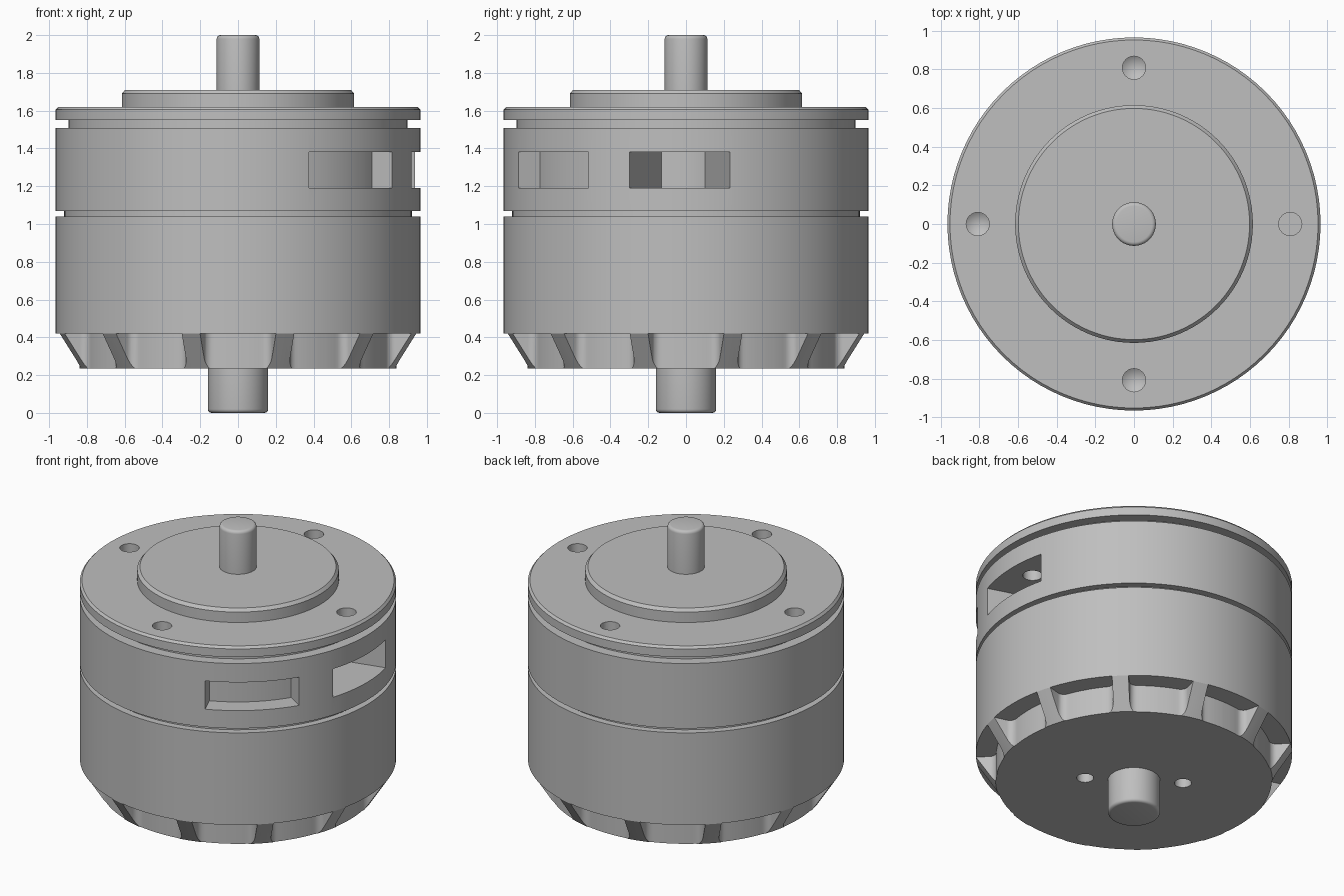
import bpy, bmesh
from math import sin, cos, pi, radians, sqrt, atan2
from mathutils import Matrix

if "Cube" in bpy.data.objects:
    bpy.data.objects.remove(bpy.data.objects["Cube"], do_unlink=True)

grey = bpy.data.materials.new("metal_grey")
grey.use_nodes = True
COLOUR = (0.52, 0.52, 0.52, 1)
grey.diffuse_color = COLOUR
grey.node_tree.nodes["Principled BSDF"].inputs["Base Color"].default_value = COLOUR


def make(name, bm):
    bmesh.ops.recalc_face_normals(bm, faces=bm.faces)
    mesh = bpy.data.meshes.new(name)
    bm.to_mesh(mesh)
    bm.free()
    mesh.materials.append(grey)
    ob = bpy.data.objects.new(name, mesh)
    bpy.context.collection.objects.link(ob)
    return ob


def lathe(name, profile, steps=96, x=0, y=0):
    """Revolve (radius, height) points about a vertical axis at x, y."""
    bm = bmesh.new()
    vs = [bm.verts.new((r, 0, z)) for r, z in profile]
    es = [bm.edges.new(pair) for pair in zip(vs, vs[1:])]
    bmesh.ops.spin(bm, geom=vs + es, cent=(0, 0, 0), axis=(0, 0, 1),
                   angle=2 * pi, steps=steps, use_duplicate=False)
    bmesh.ops.remove_doubles(bm, verts=bm.verts, dist=1e-5)
    bmesh.ops.transform(bm, matrix=Matrix.Translation((x, y, 0)), verts=bm.verts)
    return make(name, bm)


def prism(name, outline, z0, z1):
    bm = bmesh.new()
    face = bm.faces.new([bm.verts.new((x, y, z0)) for x, y in outline])
    top = bmesh.ops.extrude_face_region(bm, geom=[face])["geom"]
    bmesh.ops.translate(bm, vec=(0, 0, z1 - z0),
                        verts=[v for v in top if isinstance(v, bmesh.types.BMVert)])
    return make(name, bm)


def boolean(ob, tool, operation="DIFFERENCE"):
    mod = ob.modifiers.new("cut", "BOOLEAN")
    mod.object, mod.operation, mod.solver = tool, operation, "EXACT"
    bpy.context.view_layer.objects.active = ob
    bpy.ops.object.modifier_apply(modifier=mod.name)
    bpy.data.objects.remove(tool, do_unlink=True)


def polar(r, a):
    return r * cos(a), r * sin(a)


def sector(inner, outer, a0, a1, n=16):
    """Plan outline of a ring sector."""
    angles = [radians(a0 + (a1 - a0) * i / n) for i in range(n + 1)]
    return [polar(outer, a) for a in angles] + [polar(inner, a) for a in reversed(angles)]


# Housing: lower drum, groove, upper drum, groove, flange and raised boss
R = 0.965
housing = lathe("housing", [
    (0, 0.42), (R, 0.42), (R, 1.04), (0.92, 1.04), (0.92, 1.07), (R, 1.07),
    (R, 1.507), (0.897, 1.507), (0.897, 1.55), (R, 1.55), (R, 1.605),
    (0.952, 1.62), (0.615, 1.62), (0.615, 1.69), (0.598, 1.71), (0, 1.71)])

# Side windows: one shallow, one deep
boolean(housing, prism("window_cutter", sector(0.84, 1.1, -67, -32.3), 1.19, 1.38))
boolean(housing, prism("window_cutter", sector(0.42, 1.1, -18, 14), 1.19, 1.38))

# Flange holes: three with drill points, one open into the deep window
for quarter in range(4):
    x, y = polar(0.808, quarter * pi / 2)
    tip, wall = (1.3, 1.3) if quarter == 0 else (1.45, 1.49)
    boolean(housing, lathe("hole_cutter", [(0, tip), (0.06, wall), (0.06, 1.8), (0, 1.8)],
                           24, x, y))

# Ribbed base: toothed plan with filleted ribs, trimmed by a cone
HALF, CORE, FILLET = 0.05, 0.84, 0.045
cy = HALF + FILLET
cx = sqrt((CORE + FILLET) ** 2 - cy ** 2)
end = -pi + atan2(cy, cx)
side = [(1.1, HALF)]
for i in range(7):
    a = -pi / 2 + (end + pi / 2) * i / 6
    side.append((cx + FILLET * cos(a), cy + FILLET * sin(a)))
foot = atan2(cy, cx)
side += [polar(CORE, foot + (pi / 12 - foot) * i / 4) for i in range(1, 5)]
tooth = [(x, -y) for x, y in reversed(side[:-1])] + side
outline = []
for k in range(12):
    a = radians(15 + 30 * k)
    outline += [(x * cos(a) - y * sin(a), x * sin(a) + y * cos(a)) for x, y in tooth]
base = lathe("ribbed_base", [(0, 0.235), (0.845, 0.235), (R, 0.42), (0, 0.42)])
boolean(base, prism("rib_cutter", outline, 0.1, 0.6), "INTERSECT")

# Two holes in the underside
for turn in (0, 180):
    x, y = polar(0.3, radians(146 + turn))
    boolean(base, lathe("base_hole_cutter", [(0, 0.1), (0.052, 0.1), (0.052, 0.36), (0, 0.39)],
                        24, x, y))


# Shafts with rounded ends
def shaft(name, r, root, tip, fillet=0.02):
    s = 1 if tip > root else -1
    arc = [(r - fillet + fillet * cos(a), tip - s * fillet * (1 - sin(a)))
           for a in (i * pi / 8 for i in range(5))]
    return lathe(name, [(0, root), (r, root)] + arc + [(0, tip)], 48)


top_shaft = shaft("top_shaft", 0.113, 1.69, 2.0)
bottom_shaft = shaft("bottom_shaft", 0.16, 0.25, 0.0)

# Smooth shading with sharp edges kept
bpy.ops.object.select_all(action="DESELECT")
for ob in (housing, base, top_shaft, bottom_shaft):
    ob.select_set(True)
bpy.context.view_layer.objects.active = housing
bpy.ops.object.shade_smooth_by_angle(angle=radians(28))
